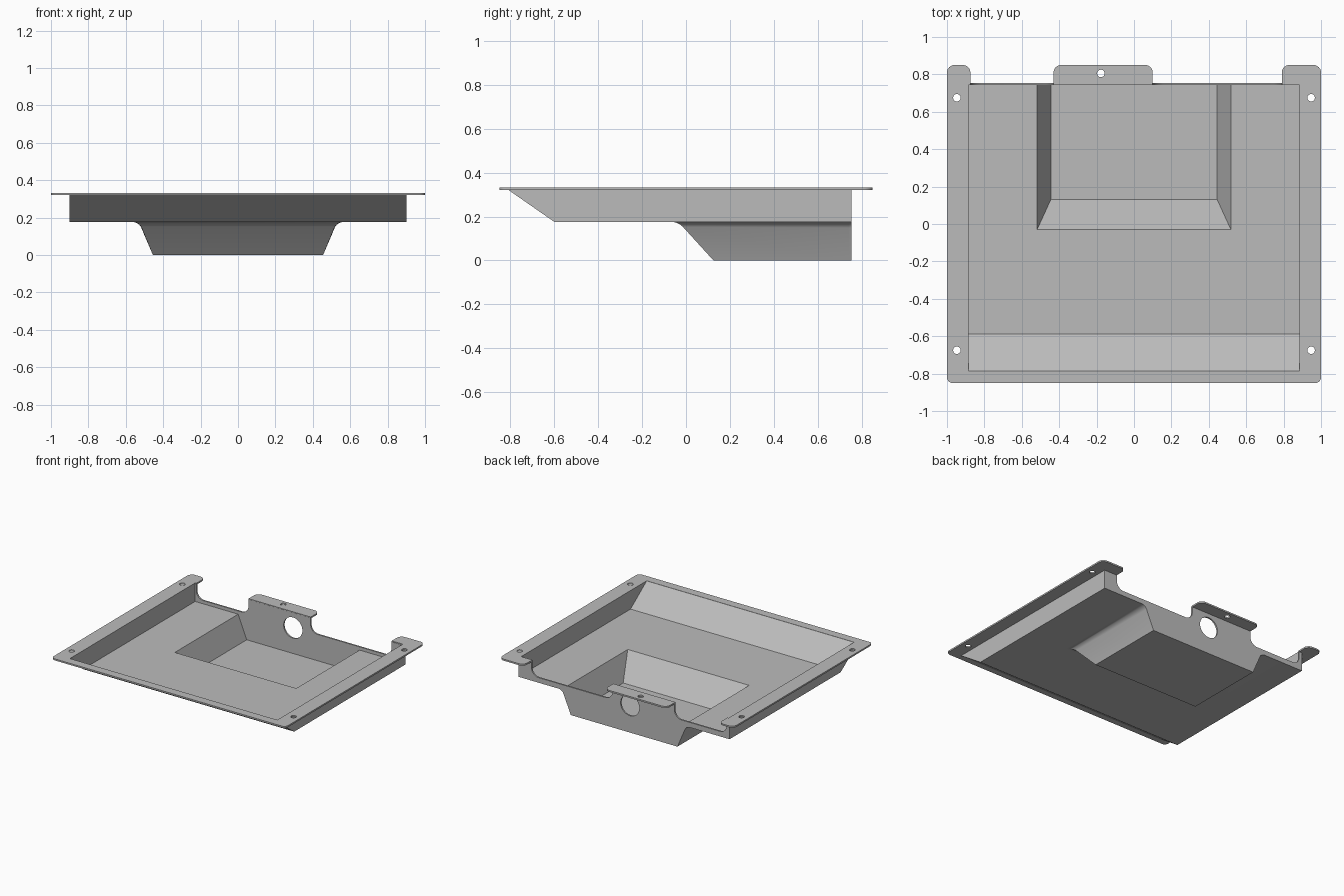
import bpy, bmesh, math
from mathutils import Vector

cube = bpy.data.objects.get("Cube")
if cube:
    bpy.data.objects.remove(cube, do_unlink=True)

COLOUR = (0.5, 0.5, 0.5, 1)
grey = bpy.data.materials.new("sheet_metal_grey")
grey.use_nodes = True
grey.diffuse_color = COLOUR
grey.node_tree.nodes["Principled BSDF"].inputs["Base Color"].default_value = COLOUR

FLANGE_Z, SHEET = 0.327, 0.012
WALL_Y = 0.748
NOTCH_Z = 0.215


def finish(obj):
    """Give the part its colour and crisp-edged smooth shading."""
    obj.data.materials.clear()
    obj.data.materials.append(grey)
    bpy.ops.object.select_all(action='DESELECT')
    obj.select_set(True)
    bpy.context.view_layer.objects.active = obj
    bpy.ops.object.shade_smooth_by_angle(angle=math.radians(25))


def rounded(points, steps=6):
    """Outline from (x, y) or (x, y, tangent length) corners."""
    out = []
    for i, p in enumerate(points):
        corner = Vector(p[:2])
        if len(p) < 3:
            out.append(corner)
            continue
        to_prev = (Vector(points[i - 1][:2]) - corner).normalized()
        to_next = (Vector(points[(i + 1) % len(points)][:2]) - corner).normalized()
        start, end = corner + to_prev * p[2], corner + to_next * p[2]
        half = to_prev.angle(to_next) / 2
        centre = corner + (to_prev + to_next).normalized() * (p[2] / math.cos(half))
        radius = p[2] * math.tan(half)
        for k in range(steps + 1):
            ray = (start - centre).lerp(end - centre, k / steps)
            out.append(centre + ray.normalized() * radius)
    return out


def circle(x, y, r, n=24):
    return [Vector((x + r * math.cos(math.tau * k / n),
                    y + r * math.sin(math.tau * k / n))) for k in range(n)]


def plate(name, loops, location, rotation=(0, 0, 0)):
    """Flat plate from closed loops; inner loops become holes."""
    curve = bpy.data.curves.new(name + "_outline", 'CURVE')
    curve.dimensions = '2D'
    curve.fill_mode = 'BOTH'
    curve.extrude = SHEET / 2
    for loop in loops:
        spline = curve.splines.new('POLY')
        spline.points.add(len(loop) - 1)
        for point, co in zip(spline.points, loop):
            point.co = (co.x, co.y, 0, 1)
        spline.use_cyclic_u = True
    helper = bpy.data.objects.new(name + "_helper", curve)
    bpy.context.collection.objects.link(helper)
    deps = bpy.context.evaluated_depsgraph_get()
    mesh = bpy.data.meshes.new_from_object(helper.evaluated_get(deps))
    bpy.data.objects.remove(helper, do_unlink=True)
    mesh.name = name
    obj = bpy.data.objects.new(name, mesh)
    obj.location, obj.rotation_euler = location, rotation
    bpy.context.collection.objects.link(obj)
    finish(obj)


def pan(name, w, top, floor, y_top, y_crease, rim, base, fillet=0, flip=False):
    """Pressed pan skin; rim and base are the well's (half width, front y, z)."""
    bm = bmesh.new()
    back = WALL_Y - 0.003
    (a, c), (b, d, z) = rim, base

    def face(*cos):
        return bm.faces.new([bm.verts.new(co) for co in cos])

    for s in (-1, 1):
        face((s*w, y_top, top), (s*w, y_crease, floor), (s*w, back, floor), (s*w, back, top))
        face((s*w, y_crease, floor), (s*w, back, floor), (s*a, back, floor), (s*a, c, floor))
        face((s*a, c, floor), (s*a, back, floor), (s*b, back, z), (s*b, d, z))
    face((-w, y_top, top), (w, y_top, top), (w, y_crease, floor), (-w, y_crease, floor))
    face((-w, y_crease, floor), (w, y_crease, floor), (a, c, floor), (-a, c, floor))
    face((-a, c, floor), (a, c, floor), (b, d, z), (-b, d, z))
    face((-b, d, z), (b, d, z), (b, back, z), (-b, back, z))
    bmesh.ops.remove_doubles(bm, verts=bm.verts, dist=0.0005)
    bmesh.ops.recalc_face_normals(bm, faces=bm.faces)
    # Inside skin faces up, underside skin faces down
    bottom = min(bm.faces, key=lambda f: f.calc_center_median().z)
    if (bottom.normal.z < 0) != flip:
        bmesh.ops.reverse_faces(bm, faces=bm.faces)
    if fillet:
        edges = [e for e in bm.edges if all(
            abs(v.co.z - floor) < 0.001 and abs(abs(v.co.x) - a) < 0.001 for v in e.verts)]
        bmesh.ops.bevel(bm, geom=edges, offset=fillet, segments=6,
                        profile=0.5, affect='EDGES')
    mesh = bpy.data.meshes.new(name)
    bm.to_mesh(mesh)
    bm.free()
    obj = bpy.data.objects.new(name, mesh)
    bpy.context.collection.objects.link(obj)
    finish(obj)


# Pressed pan: inside and underside skins
pan("pan_inside", 0.885, 0.332, 0.19, -0.785, -0.588, (0.518, -0.03), (0.445, 0.13, 0.012))
pan("pan_underside", 0.9, 0.322, 0.176, -0.81, -0.6, (0.53, -0.035), (0.455, 0.125, 0),
    fillet=0.03, flip=True)

# Mounting flange around three sides, with rear ears and screw holes
flange = rounded([(-1, -0.85, 0.03), (1, -0.85, 0.03), (1, 0.85, 0.04), (0.79, 0.85, 0.04),
                  (0.79, 0.745), (0.885, 0.745), (0.885, -0.785), (-0.885, -0.785),
                  (-0.885, 0.745), (-0.875, 0.745), (-0.875, 0.85, 0.04), (-1, 0.85, 0.04)])
screws = [circle(x, y, 0.02) for x in (-0.947, 0.947) for y in (-0.675, 0.675)]
plate("mounting_flange", [flange] + screws, (0, 0, FLANGE_Z))

# Rear tab with one screw hole
tab = rounded([(-0.43, 0.743), (0.1, 0.743), (0.1, 0.85, 0.04), (-0.43, 0.85, 0.04)])
plate("rear_tab", [tab, circle(-0.177, 0.805, 0.02)], (0, 0, FLANGE_Z))

# Rear wall with two notches and a cable hole
wall = rounded([(-0.9, 0.176), (-0.53, 0.176, 0.03), (-0.455, 0), (0.455, 0),
                (0.53, 0.176, 0.03), (0.9, 0.176), (0.9, FLANGE_Z), (0.79, FLANGE_Z),
                (0.79, NOTCH_Z, 0.06), (0.1, NOTCH_Z, 0.06), (0.1, FLANGE_Z),
                (-0.43, FLANGE_Z), (-0.43, NOTCH_Z, 0.06), (-0.875, NOTCH_Z, 0.06),
                (-0.875, FLANGE_Z), (-0.9, FLANGE_Z)])
plate("rear_wall", [wall, circle(-0.05, 0.21, 0.08, 40)], (0, WALL_Y, 0), (math.pi / 2, 0, 0))
